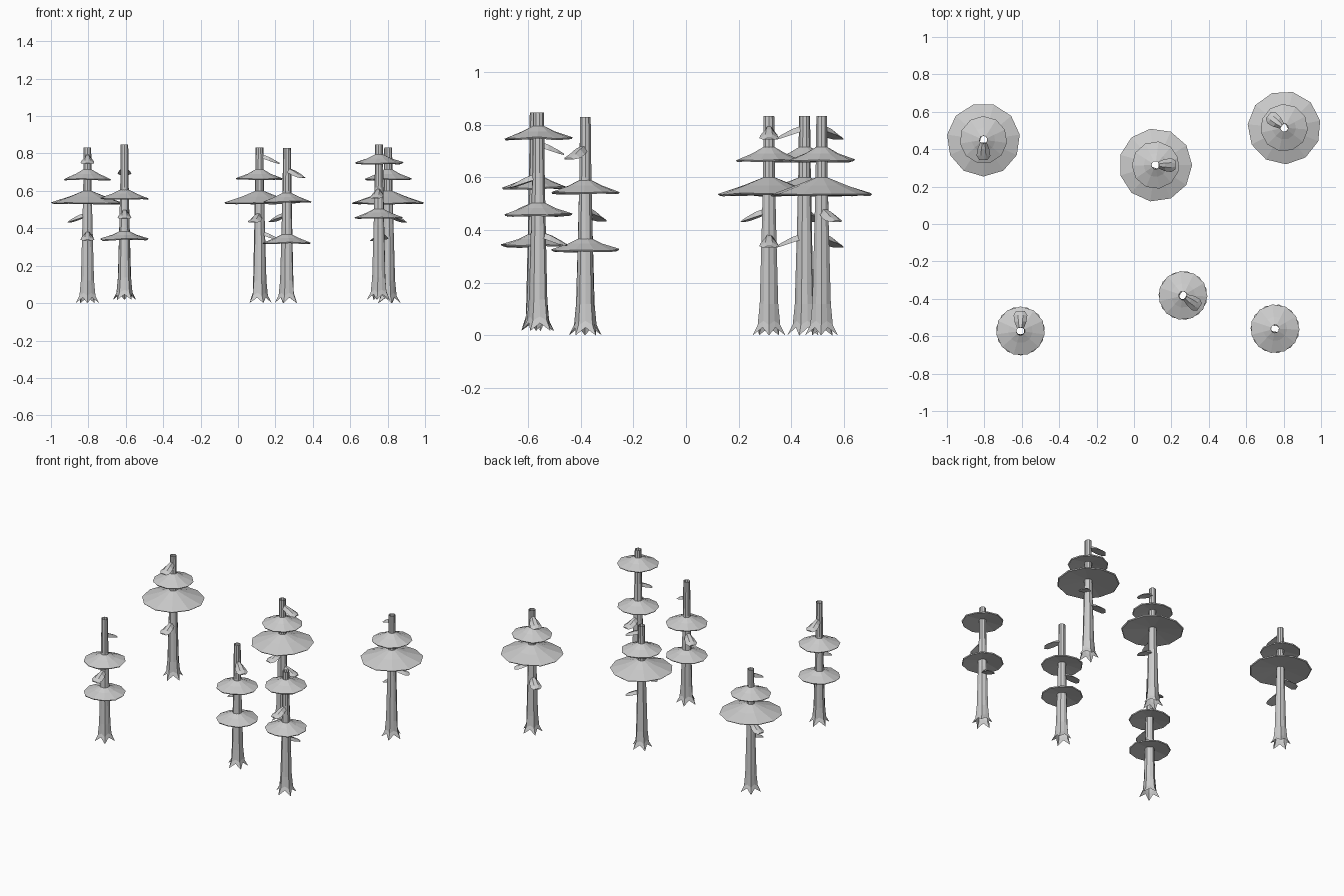
import bpy
from math import sin, cos, pi, radians
import random

if "Cube" in bpy.data.objects:
    bpy.data.objects.remove(bpy.data.objects["Cube"])

random.seed(4)


def make_object(name, verts, faces, loc, angle):
    mesh = bpy.data.meshes.new(name)
    mesh.from_pydata(verts, [], faces)
    mesh.update()
    obj = bpy.data.objects.new(name, mesh)
    obj.location = loc
    obj.rotation_euler = (0, 0, angle)
    bpy.context.collection.objects.link(obj)
    return obj


def bridge(rings, n):
    """Quads joining consecutive rings of n vertices."""
    return [(r * n + i, r * n + (i + 1) % n, (r + 1) * n + (i + 1) % n, (r + 1) * n + i)
            for r in range(rings - 1) for i in range(n)]


# Open trunk tube; alternate corners spread into pointed roots
def trunk(name, loc, angle, top):
    n = 10
    # height and radius for root corners, then for the corners between them
    profile = [(0.0, 0.066, 0.03, 0.041), (0.04, 0.045, 0.055, 0.036),
               (0.12, 0.037, 0.12, 0.034), (0.40, 0.029, 0.40, 0.028),
               (0.60, 0.024, 0.60, 0.024), (top, 0.021, top, 0.021)]
    verts = []
    for z0, r0, z1, r1 in profile:
        for i in range(n):
            z, r = (z1, r1) if i % 2 else (z0, r0)
            a = 2 * pi * i / n
            verts.append((r * cos(a), r * sin(a), z))
    make_object(name, verts, bridge(len(profile), n), loc, angle)


# Shallow cone of foliage with a slightly hollow underside
def canopy(name, loc, angle, radius, z_top, z_rim):
    n = 11
    h = z_top - z_rim
    profile = [(0.022, z_top), (radius * 0.5, z_rim + h * 0.52),
               (radius, z_rim), (radius * 0.97, z_rim - 0.006),
               (0.022, z_rim + h * 0.2)]
    wobble = [random.uniform(-0.004, 0.004) for _ in range(n)]
    verts = []
    for k, (r, z) in enumerate(profile):
        for i in range(n):
            a = 2 * pi * i / n
            dz = wobble[i] if k in (2, 3) else 0
            verts.append((r * cos(a), r * sin(a), z + dz))
    faces = [f[::-1] for f in bridge(len(profile), n)]
    make_object(name, verts, faces, loc, angle)


# Small folded leaf pad sticking out of the trunk along its local +x
def pad(name, loc, angle, z):
    stations = [(0.015, 0.018, 0.008, 0.022), (0.05, 0.032, -0.004, 0.021),
                (0.085, 0.037, -0.016, 0.014), (0.108, 0.022, -0.022, 0.006)]
    verts = []
    for x, w, zb, h in stations:
        verts += [(x, -w, z + zb), (x, -w * 0.35, z + zb + h),
                  (x, w * 0.35, z + zb + h), (x, w, z + zb)]
    faces = [f[::-1] for f in bridge(len(stations), 4)]
    faces += [(0, 1, 2, 3), (15, 14, 13, 12)]
    make_object(name, verts, [f[::-1] for f in faces], loc, angle)


def tree(name, x, y, z, angle, top, canopies, pads):
    loc, ang = (x, y, z), radians(angle)
    trunk(name + "_trunk", loc, ang, top)
    for i, (r, zt, zr) in enumerate(canopies):
        canopy(f"{name}_canopy_{i + 1}", loc, ang + i * 0.3, r, zt, zr)
    for i, (h, a) in enumerate(pads):
        pad(f"{name}_leaf_pad_{i + 1}", loc, ang + radians(a), h)


# Back row: broad trees
broad_canopies = [(0.196, 0.60, 0.537), (0.127, 0.715, 0.665)]
broad_pads = [(0.765, 0), (0.452, -110), (0.355, 0)]
for i, (x, y, a) in enumerate([(-0.805, 0.45, -90), (0.115, 0.315, 0), (0.803, 0.515, 142)]):
    tree(f"broad_tree_{i + 1}", x, y, 0, a, 0.833, broad_canopies, broad_pads)

# Front row: slim trees
slim_canopies = [(0.131, 0.59, 0.545), (0.131, 0.37, 0.325)]
slim_pads = [(0.69, 0), (0.455, 180)]
for i, (x, y, z, a) in enumerate([(-0.607, -0.572, 0.017, 90), (0.262, -0.382, 0, -35)]):
    tree(f"slim_tree_{i + 1}", x, y, z, a, 0.83, slim_canopies, slim_pads)

# Slim tree with its canopy tiers set higher
tree("slim_tree_3", 0.754, -0.56, 0.017, -100, 0.83,
     [(0.131, 0.778, 0.733), (0.131, 0.488, 0.443)], [(0.565, 0), (0.345, 180)])
